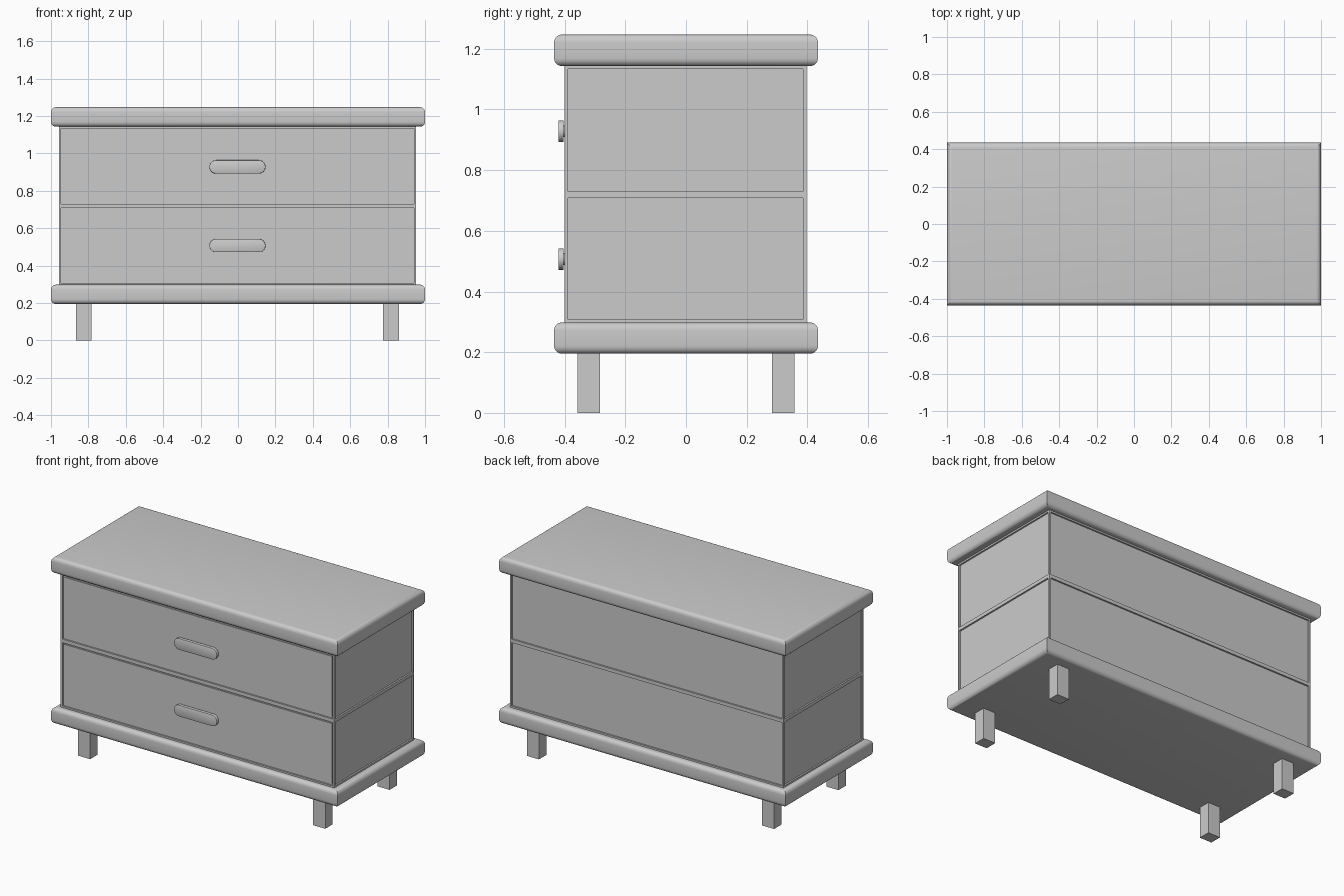
import bpy, bmesh, math

if "Cube" in bpy.data.objects:
    bpy.data.objects.remove(bpy.data.objects["Cube"])

OX = -0.003  # body sits very slightly off the slabs' centre


def finish(name, bm, smooth=False):
    bmesh.ops.recalc_face_normals(bm, faces=bm.faces[:])
    me = bpy.data.meshes.new(name)
    bm.to_mesh(me)
    bm.free()
    ob = bpy.data.objects.new(name, me)
    bpy.context.collection.objects.link(ob)
    if smooth:
        bpy.ops.object.select_all(action='DESELECT')
        ob.select_set(True)
        bpy.context.view_layer.objects.active = ob
        bpy.ops.object.shade_smooth_by_angle(angle=math.radians(35))
    return ob


def box_bm(x0, x1, y0, y1, z0, z1):
    bm = bmesh.new()
    bmesh.ops.create_cube(bm, size=1)
    for v in bm.verts:
        v.co.x = x1 if v.co.x > 0 else x0
        v.co.y = y1 if v.co.y > 0 else y0
        v.co.z = z1 if v.co.z > 0 else z0
    return bm


def slab(name, z0, z1):
    """Board with rounded long edges and mitred corners."""
    bm = box_bm(-1, 1, -0.435, 0.435, z0, z1)
    edges = [e for e in bm.edges if abs(e.verts[0].co.z - e.verts[1].co.z) < 1e-5]
    bmesh.ops.bevel(bm, geom=edges, offset=0.026, segments=5, profile=0.5, affect='EDGES')
    return finish(name, bm, True)


def stadium(name, cx, cz, length, height, y0, y1, bevel=0.0):
    """Pill-shaped plate extruded along y."""
    bm = bmesh.new()
    r, h = height / 2, (length - height) / 2
    pts = []
    for side, start in ((1, -90), (-1, 90)):
        for i in range(13):
            a = math.radians(start + i * 15)
            pts.append((cx + side * h + r * math.cos(a), cz + r * math.sin(a)))
    face = bm.faces.new([bm.verts.new((x, y1, z)) for x, z in pts])
    new = bmesh.ops.extrude_face_region(bm, geom=[face])["geom"]
    for v in new:
        if isinstance(v, bmesh.types.BMVert):
            v.co.y = y0
    if bevel:
        rim = [e for e in bm.edges if all(abs(v.co.y - y0) < 1e-5 for v in e.verts)]
        bmesh.ops.bevel(bm, geom=rim, offset=bevel, segments=2, profile=0.5, affect='EDGES')
    return finish(name, bm, True)


# Top and base boards
slab("top_board", 1.143, 1.247)
slab("base_board", 0.195, 0.298)

# Carcass: two tiers, with a shallow recessed panel on every side
bm = box_bm(OX - 0.955, OX + 0.955, -0.4, 0.397, 0.297, 1.144)
bmesh.ops.bisect_plane(bm, geom=bm.verts[:] + bm.edges[:] + bm.faces[:],
                       plane_co=(0, 0, 0.719), plane_no=(0, 0, 1))
bmesh.ops.recalc_face_normals(bm, faces=bm.faces[:])
panels = [f for f in bm.faces if abs(f.normal.z) < 0.5]
bmesh.ops.inset_individual(bm, faces=panels, thickness=0.011, use_even_offset=True)
bmesh.ops.inset_individual(bm, faces=panels, thickness=0.0, depth=-0.01)
finish("carcass", bm)

# Drawer fronts and pill-shaped pulls
for tier, z0, z1, hz in (("lower", 0.318, 0.698, 0.507), ("upper", 0.74, 1.122, 0.928)):
    bm = box_bm(OX - 0.935, OX + 0.935, -0.396, -0.385, z0, z1)
    finish(tier + "_drawer_front", bm)
    stadium(tier + "_pull", OX, hz, 0.30, 0.071, -0.421, -0.403, 0.002)
    stadium(tier + "_pull_stem", OX, hz, 0.268, 0.039, -0.405, -0.39)

# Legs
for sx, side in ((-1, "left"), (1, "right")):
    for sy, end in ((-1, "front"), (1, "back")):
        cx, cy = OX + sx * 0.821, sy * 0.321
        finish(f"{end}_{side}_leg",
               box_bm(cx - 0.042, cx + 0.042, cy - 0.037, cy + 0.037, 0, 0.2))
